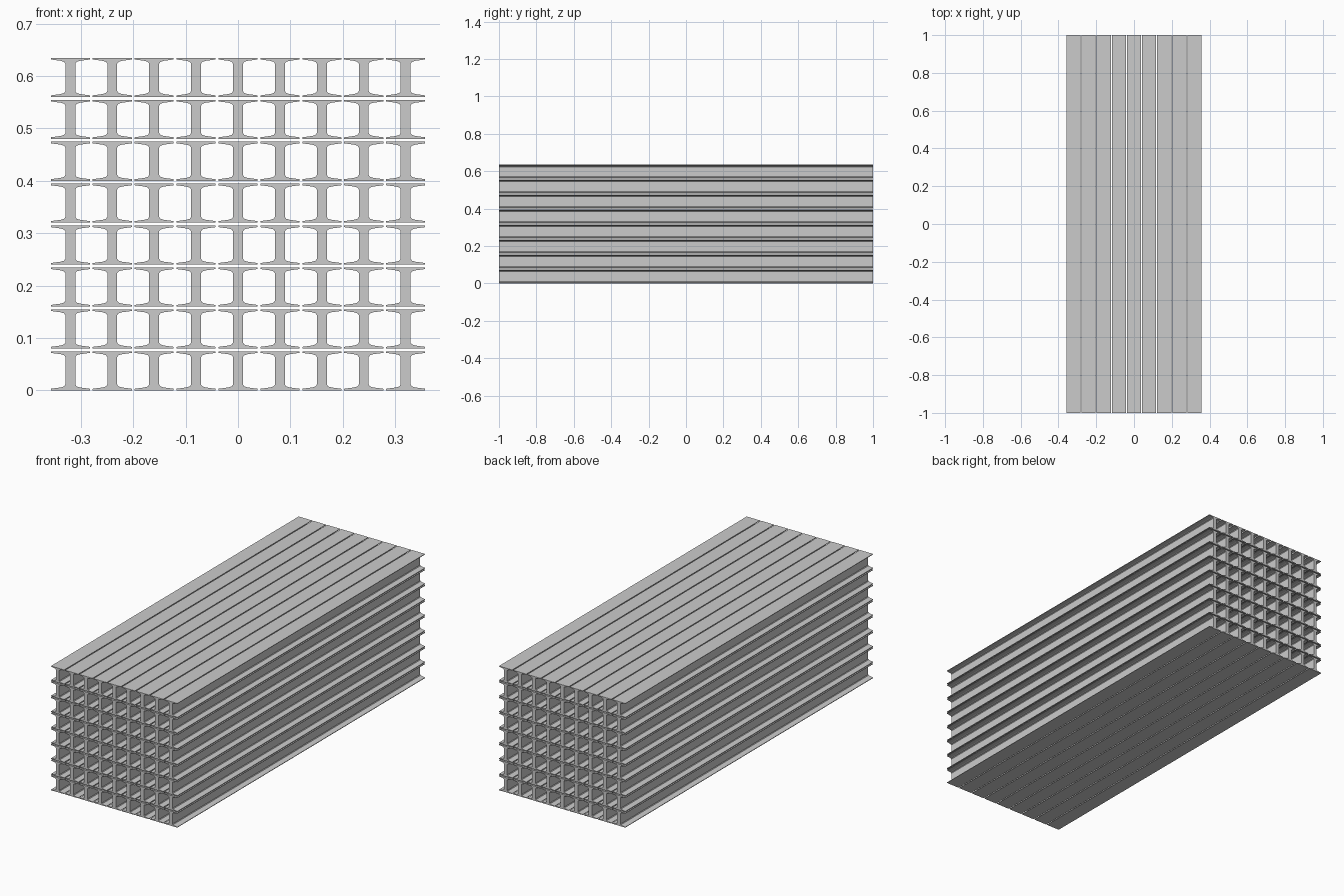
import bpy

if "Cube" in bpy.data.objects:
    bpy.data.objects.remove(bpy.data.objects["Cube"])

COLS, ROWS = 9, 8
PITCH = 0.08           # spacing of the beams both ways
W, H = 0.0745, 0.0745  # beam section
HALF_LEN = 1.0

# One quarter of the I section: flange tip, tapered flange, fillet, web
quarter = [(W / 2, 0), (W / 2, 0.003), (0.0185, 0.0055), (0.012, 0.0075), (0.0095, 0.011)]
right = quarter + [(x, H - z) for x, z in reversed(quarter)]
section = right + [(-x, z) for x, z in reversed(right)]


def beam_mesh():
    n = len(section)
    verts = [(x, y, z) for y in (-HALF_LEN, HALF_LEN) for x, z in section]
    faces = [tuple(range(n)), tuple(range(2 * n - 1, n - 1, -1))]
    for i in range(n):
        j = (i + 1) % n
        faces.append((i, i + n, j + n, j))
    mesh = bpy.data.meshes.new("beam")
    mesh.from_pydata(verts, [], faces)
    return mesh


# Stack of beams sharing one mesh
mesh = beam_mesh()
for r in range(ROWS):
    for c in range(COLS):
        beam = bpy.data.objects.new(f"beam_row{r + 1}_col{c + 1}", mesh)
        beam.location = ((c - (COLS - 1) / 2) * PITCH, 0, r * PITCH)
        bpy.context.collection.objects.link(beam)
